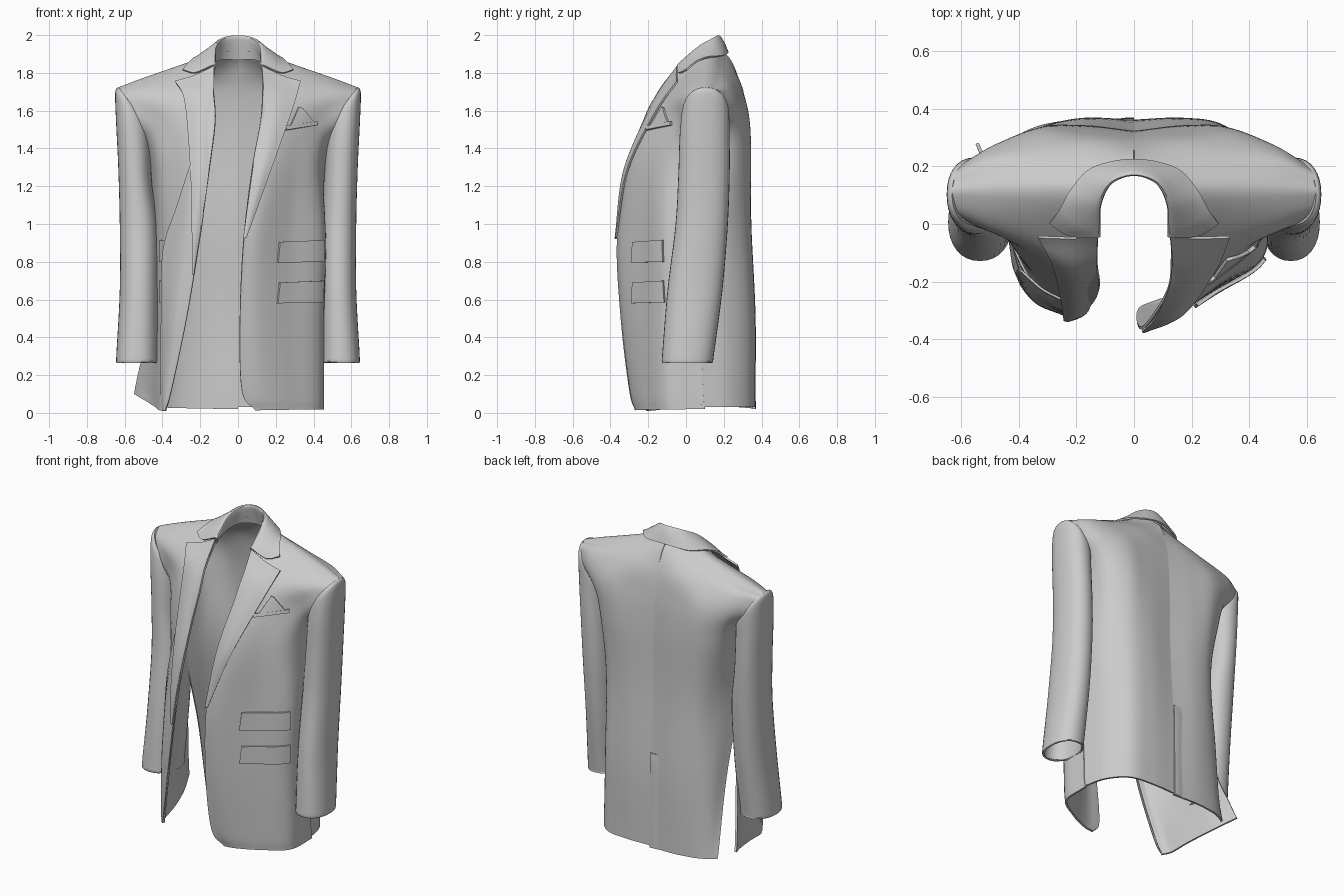
import bpy, bmesh, math
from mathutils import Vector as V
from mathutils.bvhtree import BVHTree


def spline(p, n):
    """Catmull-Rom samples through the points, n per segment"""
    p = [V(q) for q in p]
    q = [2 * p[0] - p[1]] + p + [2 * p[-1] - p[-2]]
    out = []
    for i in range(1, len(q) - 2):
        a, b, c, d = q[i - 1:i + 3]
        for k in range(n):
            t = k / n
            out.append(0.5 * (2 * b + (c - a) * t + (2 * a - 5 * b + 4 * c - d) * t * t
                              + (3 * b - a - 3 * c + d) * t ** 3))
    return out + [p[-1]]


def mesh_grid(name, grid, thick, closed=False):
    """Cloth sheet from a grid of points, given thickness and smooth shading"""
    bm = bmesh.new()
    vs = [[bm.verts.new(p) for p in row] for row in grid]
    n = len(vs[0])
    for a, b in zip(vs, vs[1:]):
        for j in range(n if closed else n - 1):
            k = (j + 1) % n
            bm.faces.new((a[j], a[k], b[k], b[j]))
    bmesh.ops.recalc_face_normals(bm, faces=bm.faces)
    me = bpy.data.meshes.new(name)
    bm.to_mesh(me)
    bm.free()
    ob = bpy.data.objects.new(name, me)
    bpy.context.collection.objects.link(ob)
    bpy.ops.object.select_all(action='DESELECT')
    bpy.context.view_layer.objects.active = ob
    ob.select_set(True)
    m = ob.modifiers.new("thickness", 'SOLIDIFY')
    m.thickness, m.offset = thick, 0
    bpy.ops.object.modifier_apply(modifier=m.name)
    bpy.ops.object.shade_smooth_by_angle(angle=math.radians(40))
    return ob


def loft(rows, nu, nv):
    """Smooth surface through rows of control points"""
    rows = [spline(r, nu) for r in rows]
    return [list(r) for r in zip(*[spline(c, nv) for c in zip(*rows)])]


def flip(grid, s):
    return [[V((p[0] * s, p[1], p[2])) for p in r] for r in grid]


def level(z0, z1, *xy, e=1):
    """Row of points whose height runs from z0 to z1"""
    return [(x, y, z0 + (z1 - z0) * (i / (len(xy) - 1)) ** e) for i, (x, y) in enumerate(xy)]


# Body rows: front edge -> side seam, then over the shoulder and down the back
upper_front = [
    level(1.55, 1.53, (.12, -.22), (.22, -.19), (.33, -.125), (.44, -.045), (.515, -.005)),
    level(1.72, 1.67, (.13, -.12), (.22, -.085), (.36, -.05), (.5, -.01), (.6, .03))]
ridge = [
    level(1.91, 1.715, (.13, .1), (.22, .1), (.355, .1), (.5, .1), (.63, .1)),
    level(1.89, 1.71, (0, .212), (.16, .197), (.325, .19), (.485, .175), (.628, .14))]
upper_back = [
    level(1.77, 1.69, (0, .272), (.16, .28), (.32, .265), (.5, .235), (.615, .18)),
    level(1.62, 1.58, (0, .302), (.17, .315), (.33, .32), (.47, .275), (.555, .21)),
    level(1.4, 1.4, (0, .316), (.18, .335), (.32, .33), (.43, .25), (.46, .08))]
closed_front = [
    level(.015, .02, (.09, -.265), (.17, -.25), (.3, -.19), (.435, -.09), (.448, .1)),
    level(.12, .12, (.02, -.295), (.13, -.28), (.28, -.21), (.435, -.1), (.448, .09)),
    level(.5, .5, (.01, -.34), (.11, -.32), (.27, -.23), (.435, -.11), (.445, .08)),
    level(.92, .92, (.03, -.36), (.12, -.33), (.27, -.227), (.445, -.11), (.45, .08)),
    level(1.3, 1.3, (.075, -.305), (.17, -.285), (.29, -.205), (.42, -.09), (.46, .1))]
open_front = [
    level(.01, .1, (.385, -.2), (.415, -.15), (.435, -.03), (.48, .13), (.545, .28), e=2),
    level(.12, .18, (.355, -.23), (.395, -.19), (.425, -.06), (.465, .11), (.53, .25), e=2),
    level(.5, .5, (.275, -.29), (.32, -.265), (.385, -.16), (.42, -.02), (.465, .15)),
    level(.92, .92, (.205, -.315), (.27, -.285), (.35, -.185), (.41, -.06), (.44, .09)),
    level(1.3, 1.3, (.15, -.28), (.24, -.25), (.32, -.18), (.415, -.075), (.46, .1))]
closed_back = [
    level(1, 1, (0, .322), (.17, .34), (.31, .315), (.41, .21), (.45, .06)),
    level(.5, .5, (0, .353), (.17, .362), (.31, .335), (.405, .22), (.445, .06)),
    level(.03, .03, (0, .357), (.16, .36), (.31, .338), (.41, .23), (.448, .08))]
# The open side has a vent: the back panel stops short of the swung front
open_back = [
    level(1, 1, (0, .322), (.17, .34), (.3, .315), (.38, .22), (.435, .08)),
    level(.5, .5, (0, .353), (.17, .362), (.3, .335), (.375, .28), (.415, .19)),
    level(.02, .03, (0, .357), (.16, .36), (.29, .345), (.37, .32), (.425, .285))]

trees = {}
for s, name, lo, ba in ((1, "left_body", closed_front, closed_back),
                        (-1, "right_body", open_front, open_back)):
    g = loft(lo + upper_front + ridge + upper_back + ba, 8, 8)
    g = [[V((max(p.x, 0), p.y, p.z)) for p in r] for r in g]
    ob = mesh_grid(name, flip(g, s), .012)
    trees[s] = BVHTree.FromPolygons([v.co for v in ob.data.vertices],
                                    [p.vertices for p in ob.data.polygons])

# Sleeves: (outer x, z), (inner x, z), front y, back y
rings = [((.628, 1.72), (.47, 1.49), .0, .21),
         ((.644, 1.695), (.47, 1.46), -.016, .222),
         ((.64, 1.55), (.468, 1.37), -.028, .225),
         ((.628, 1.3), (.46, 1.2), -.035, .225),
         ((.62, 1.0), (.45, .98), -.05, .215),
         ((.62, .65), (.447, .65), -.092, .187),
         ((.638, .31), (.45, .31), -.12, .142),
         ((.638, .265), (.449, .27), -.122, .138)]


def ring(o, i, y0, y1, n=32):
    pts = []
    for k in range(n):
        c, d = math.cos(k * math.tau / n), math.sin(k * math.tau / n)
        c, d = (math.copysign(abs(t) ** .9, t) for t in (c, d))
        u = (1 + c) / 2
        pts.append((i[0] + (o[0] - i[0]) * u, (y0 + y1) / 2 + d * (y1 - y0) / 2,
                    i[1] + (o[1] - i[1]) * u))
    return pts


for s, name, wide in ((1, "left_sleeve", 0), (-1, "right_sleeve", .02)):
    rows = [ring(o, (i[0] - (wide if i[1] < 1.1 else 0), i[1]), a, b) for o, i, a, b in rings]
    mesh_grid(name, flip(loft(rows, 1, 6), s), .012, closed=True)

# Collar: stand bottom, fold, middle of fall, outer edge; from centre back to notch
half = [[(0, .2, 1.87), (0, .172, 1.99), (0, .196, 1.965), (0, .222, 1.905)],
        [(.09, .16, 1.87), (.08, .143, 1.978), (.11, .165, 1.945), (.145, .192, 1.89)],
        [(.13, .08, 1.85), (.119, .07, 1.935), (.165, .085, 1.92), (.22, .115, 1.882)],
        [(.135, .0, 1.82), (.124, -.01, 1.87), (.19, .0, 1.858), (.255, .055, 1.858)],
        [(.135, -.03, 1.80), (.126, -.045, 1.84), (.225, -.038, 1.8), (.293, .003, 1.815)]]
other = [[(-x, y, z) for x, y, z in r] for r in half[:0:-1]]
mesh_grid("collar", loft(other + half, 6, 6), .01)

# Lapels: roll line, middle, outer edge; from gorge to lowest point
left_lapel = [[(.126, -.045, 1.835), (.23, -.048, 1.785), (.332, -.045, 1.755)],
              [(.131, -.175, 1.64), (.21, -.175, 1.62), (.285, -.155, 1.6)],
              [(.078, -.318, 1.29), (.13, -.325, 1.29), (.175, -.308, 1.29)],
              [(.028, -.372, .92), (.035, -.373, .925), (.045, -.37, .93)]]
right_lapel = [left_lapel[0],
               [(.131, -.175, 1.64), (.21, -.175, 1.64), (.28, -.145, 1.64)],
               [(.155, -.29, 1.27), (.205, -.295, 1.27), (.25, -.275, 1.27)],
               [(.2, -.326, .97), (.225, -.333, .96), (.243, -.328, .95)],
               [(.235, -.328, .73), (.238, -.329, .73), (.242, -.329, .73)]]
mesh_grid("left_lapel", loft(left_lapel, 6, 8), .01)
mesh_grid("right_lapel", flip(loft(right_lapel, 6, 8), -1), .01)

# Facing of the open right front, turned outwards below the lapel
facing = [level(1.32, 1.32, (.2, -.278), (.23, -.272), (.25, -.262)),
          level(1.1, 1.1, (.18, -.31), (.26, -.29), (.32, -.225)),
          level(.86, .86, (.212, -.324), (.31, -.272), (.395, -.16)),
          level(.5, .5, (.272, -.3), (.345, -.268), (.405, -.17)),
          level(.12, .12, (.352, -.24), (.385, -.222), (.41, -.165)),
          level(.01, .02, (.385, -.208), (.395, -.2), (.41, -.165))]
mesh_grid("right_front_facing", flip(loft(facing, 5, 6), -1), .008)


def drape(name, side, quad, out, lift, thick):
    """Lay a four-cornered patch (tl, tr, br, bl) on the body surface"""
    tl, tr, br, bl = (V(q) for q in quad)
    d = V(out).normalized()
    g = []
    for i in range(5):
        row = []
        for j in range(11):
            p = tl.lerp(tr, j / 10).lerp(bl.lerp(br, j / 10), i / 4)
            hit = trees[side].ray_cast(p + d * .25, -d)[0]
            row.append((hit or trees[side].find_nearest(p)[0]) + d * lift)
        g.append(row)
    mesh_grid(name, g, thick)


# Pocket flaps, two on each front
for z, tag in ((.91, "upper"), (.695, "lower")):
    drape(f"left_{tag}_pocket_flap", 1,
          [(.22, -.28, z - .005), (.452, -.12, z + .005), (.455, -.12, z - .11), (.205, -.28, z - .115)],
          (.55, -.83, 0), .009, .012)
    drape(f"right_{tag}_pocket_flap", -1,
          [(-.30, -.25, z - .005), (-.40, -.08, z + .005), (-.40, -.08, z - .11), (-.29, -.26, z - .115)],
          (-.88, -.45, 0), .007, .008)

# Chest pocket welt and folded handkerchief
drape("chest_pocket_welt", 1,
      [(.245, -.19, 1.517), (.42, -.08, 1.543), (.42, -.08, 1.523), (.245, -.19, 1.495)],
      (.5, -.85, .1), .01, .014)
drape("handkerchief", 1,
      [(.325, -.13, 1.62), (.34, -.12, 1.613), (.395, -.09, 1.54), (.27, -.17, 1.52)],
      (.5, -.85, .1), .01, .012)

# Overlapping vent at the lower centre back, fading into the panel
mesh_grid("back_vent", loft([[(0, .357, .62), (-.02, .357, .62), (-.06, .355, .62)],
                             [(0, .363, .5), (-.03, .363, .5), (-.08, .358, .5)],
                             [(0, .366, .02), (-.03, .366, .02), (-.08, .359, .02)]], 3, 6), .006)
